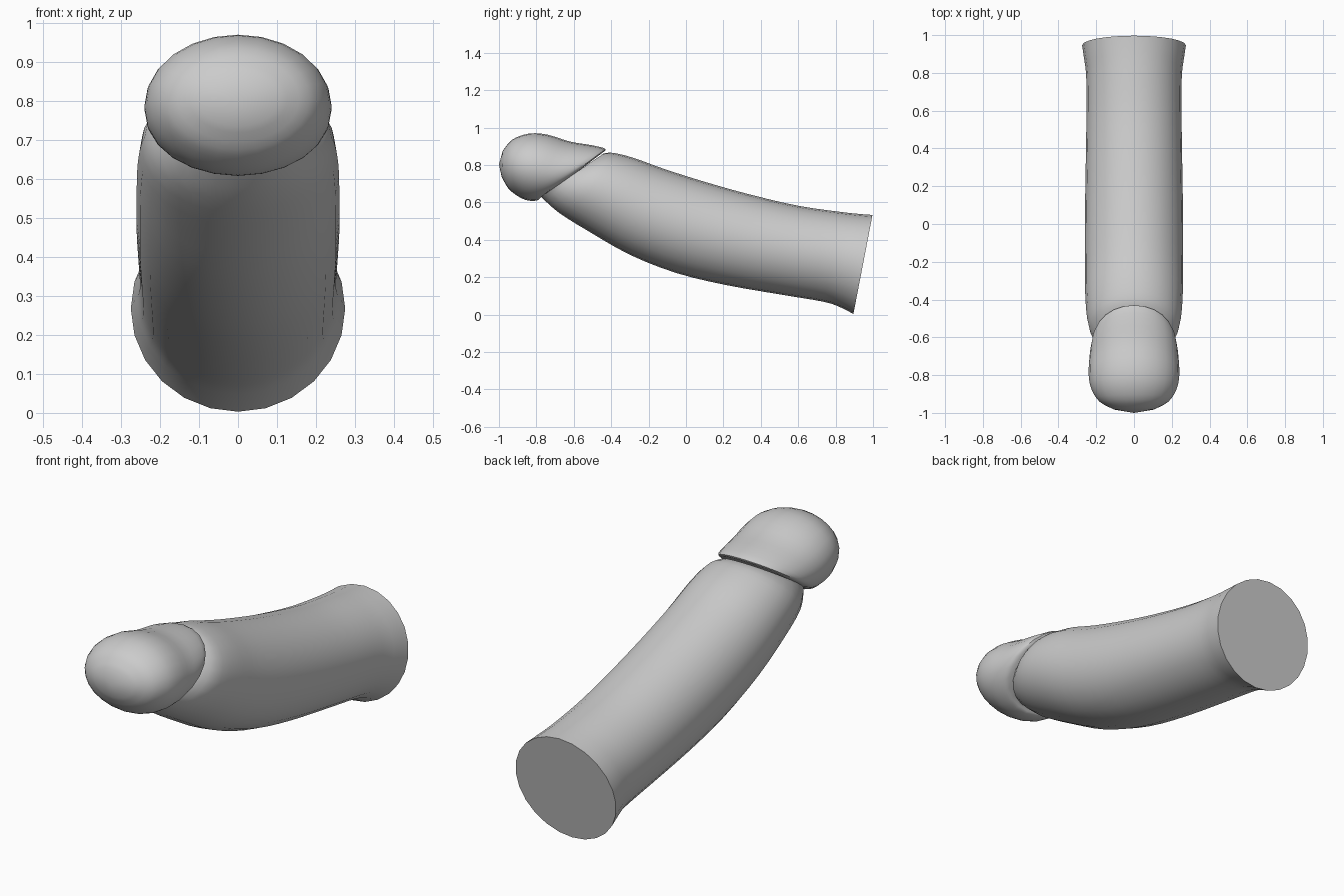
import bpy, bmesh, math
from mathutils import Vector

if "Cube" in bpy.data.objects:
    bpy.data.objects.remove(bpy.data.objects["Cube"])

skin = bpy.data.materials.new("plain_grey")
skin.diffuse_color = (0.6, 0.6, 0.6, 1)
skin.use_nodes = True
skin.node_tree.nodes["Principled BSDF"].inputs["Base Color"].default_value = skin.diffuse_color
SIDES = 24


def catmull(stations, steps):
    """Smoothly interpolate the ring stations."""
    pts = [Vector(s) for s in stations]
    out = []
    for i in range(len(pts) - 1):
        a, b = pts[max(i - 1, 0)], pts[i]
        c, d = pts[i + 1], pts[min(i + 2, len(pts) - 1)]
        for k in range(steps):
            t = k / steps
            out.append(0.5 * (2 * b + (c - a) * t + (2 * a - 5 * b + 4 * c - d) * t ** 2
                              + (3 * b - a - 3 * c + d) * t ** 3))
    return out + [pts[-1]]


def loft(name, stations, steps=3, tip=None):
    """Elliptical rings, each given as top y, top z, bottom y, bottom z, half width."""
    bm = bmesh.new()
    rings = []
    for ty, tz, by, bz, hw in catmull(stations, steps):
        top, bot = Vector((0, ty, tz)), Vector((0, by, bz))
        mid, half = (top + bot) / 2, (top - bot) / 2
        rings.append([bm.verts.new(mid + half * math.cos(a) + Vector((hw * math.sin(a), 0, 0)))
                      for a in (2 * math.pi * i / SIDES for i in range(SIDES))])
    for r, s in zip(rings, rings[1:]):
        for i in range(SIDES):
            j = (i + 1) % SIDES
            bm.faces.new((r[i], r[j], s[j], s[i]))
    bm.faces.new(rings[0])
    if tip:
        v = bm.verts.new(tip)
        for i in range(SIDES):
            bm.faces.new((rings[-1][i], rings[-1][(i + 1) % SIDES], v))
    else:
        bm.faces.new(rings[-1])
    bmesh.ops.recalc_face_normals(bm, faces=bm.faces)
    me = bpy.data.meshes.new(name)
    bm.to_mesh(me)
    bm.free()
    me.materials.append(skin)
    ob = bpy.data.objects.new(name, me)
    bpy.context.collection.objects.link(ob)
    bpy.ops.object.select_all(action='DESELECT')
    ob.select_set(True)
    bpy.context.view_layer.objects.active = ob
    bpy.ops.object.shade_smooth_by_angle(angle=math.radians(45))


# curved shaft, flared at the flat back end
loft("shaft", [
    (0.997, 0.533, 0.895, 0.003, 0.275),
    (0.93, 0.538, 0.83, 0.037, 0.265),
    (0.82, 0.550, 0.74, 0.068, 0.253),
    (0.60, 0.582, 0.52, 0.105, 0.252),
    (0.35, 0.640, 0.22, 0.157, 0.256),
    (0.10, 0.710, -0.05, 0.222, 0.26),
    (-0.12, 0.780, -0.30, 0.320, 0.26),
    (-0.28, 0.838, -0.52, 0.445, 0.257),
    (-0.39, 0.865, -0.68, 0.545, 0.24),
    (-0.44, 0.862, -0.775, 0.63, 0.19)])

# rounded head with a slanted rim
loft("rounded_head", [
    (-0.455, 0.860, -0.74, 0.640, 0.17),
    (-0.43, 0.885, -0.775, 0.630, 0.212),
    (-0.50, 0.905, -0.79, 0.613, 0.228),
    (-0.62, 0.925, -0.82, 0.608, 0.237),
    (-0.74, 0.962, -0.86, 0.614, 0.24),
    (-0.84, 0.968, -0.905, 0.637, 0.226),
    (-0.93, 0.935, -0.95, 0.675, 0.183),
    (-0.98, 0.875, -0.985, 0.735, 0.105)], tip=(0, -1.0, 0.803))
